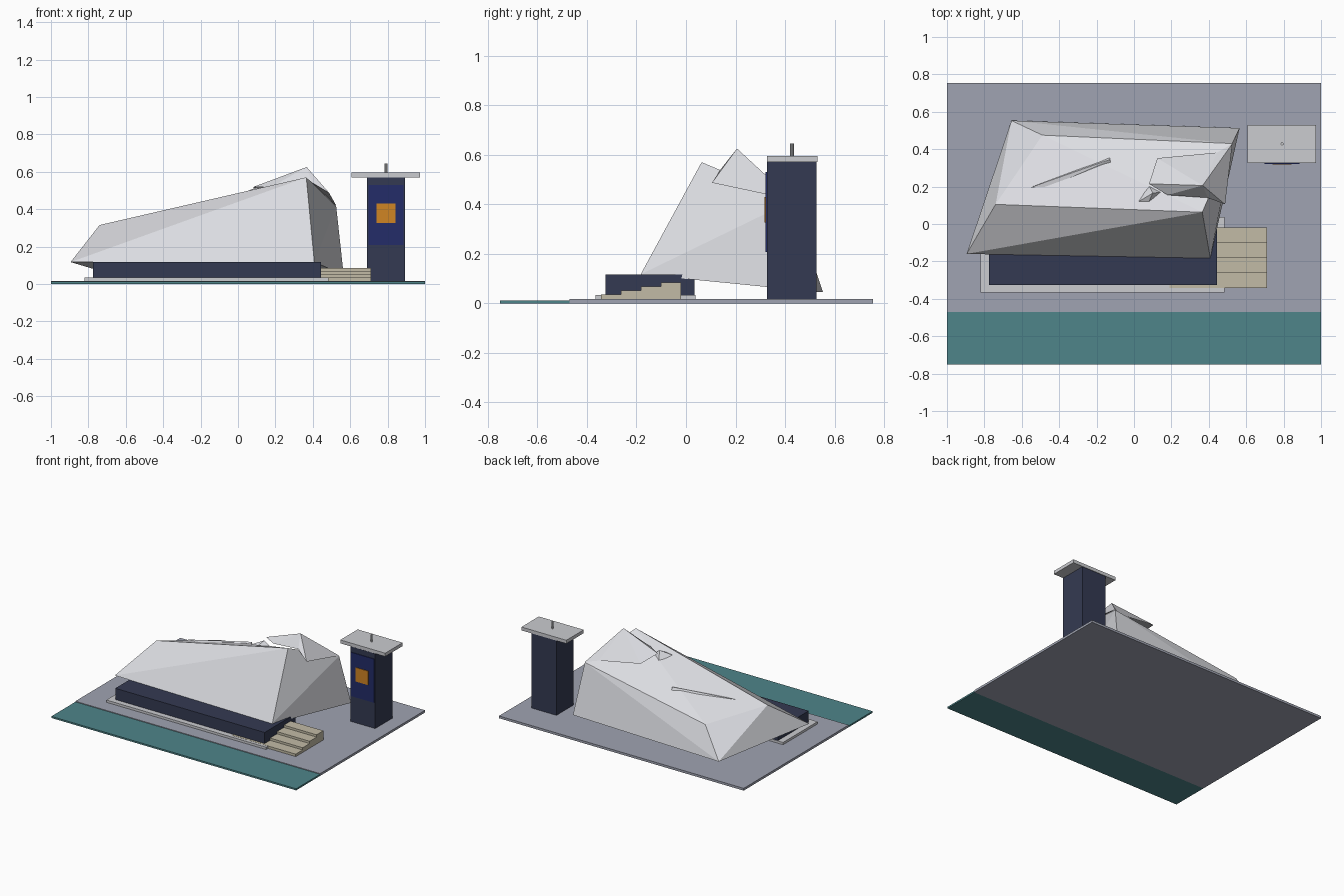
import bpy, bmesh
from mathutils import Vector

if "Cube" in bpy.data.objects:
    bpy.data.objects.remove(bpy.data.objects["Cube"])


def material(name, r, g, b):
    m = bpy.data.materials.new(name)
    lin = lambda c: ((c / 255 + 0.055) / 1.055) ** 2.4
    m.diffuse_color = (lin(r), lin(g), lin(b), 1)
    m.use_nodes = True
    m.node_tree.nodes["Principled BSDF"].inputs["Base Color"].default_value = m.diffuse_color
    return m


WHITE = material("shell white", 220, 221, 226)
PALE = material("pale grey", 203, 204, 208)
NAVY = material("navy", 52, 58, 82)
PAVING = material("paving grey", 160, 164, 178)
TEAL = material("water teal", 78, 133, 138)
SAND = material("step sand", 194, 187, 166)
BLUE = material("panel blue", 35, 44, 104)
ORANGE = material("panel orange", 208, 133, 36)


def finish(name, bm, mat):
    bmesh.ops.recalc_face_normals(bm, faces=bm.faces)
    me = bpy.data.meshes.new(name)
    bm.to_mesh(me)
    bm.free()
    me.materials.append(mat)
    ob = bpy.data.objects.new(name, me)
    bpy.context.collection.objects.link(ob)
    return ob


def box(name, x, y, z, mat):
    bm = bmesh.new()
    bmesh.ops.create_cube(bm, size=1)
    for v in bm.verts:
        v.co = Vector([(r[0] + r[1]) / 2 + c * (r[1] - r[0])
                       for r, c in zip((x, y, z), v.co)])
    return finish(name, bm, mat)


def sheet(name, points, faces, mat):
    bm = bmesh.new()
    vs = {k: bm.verts.new(p) for k, p in points.items()}
    for f in faces:
        bm.faces.new([vs[k] for k in f.split()])
    return finish(name, bm, mat)


# Ground
box("plaza", (-1, 1), (-0.47, 0.755), (0, 0.017), PAVING)
box("water", (-1, 1), (-0.75, -0.47), (0, 0.012), TEAL)

# Podium and glazed base
box("podium", (-0.82, 0.485), (-0.365, 0.038), (0.017, 0.034), PALE)
box("base_hall", (-0.775, 0.445), (-0.325, 0.035), (0.034, 0.117), NAVY)

# Steps rising towards the building
for i in range(4):
    y0 = -0.343 + 0.081 * i
    box(f"step_{i + 1}", (0.19, 0.712), (y0, -0.02),
        (0.017, 0.035 + 0.0167 * i), SAND)

# Faceted shell: lower corners and roof corners joined as a hull
bm = bmesh.new()
for p in [(-0.895, -0.16, 0.117), (0.408, -0.183, 0.117),
          (0.565, 0.513, 0.048), (-0.655, 0.553, 0.045),
          (-0.74, 0.105, 0.315), (0.365, 0.063, 0.57),
          (0.525, 0.43, 0.415), (-0.49, 0.475, 0.245)]:
    bm.verts.new(p)
bmesh.ops.convex_hull(bm, input=bm.verts)
finish("shell", bm, WHITE)

# Folded roof peak that overhangs the side wall
sheet("roof_peak", {
    "peak": (0.367, 0.206, 0.625), "back_left": (0.125, 0.352, 0.482),
    "left": (0.08, 0.215, 0.518), "front": (0.18, 0.155, 0.52),
    "ridge": (0.395, 0.14, 0.542), "tip": (0.487, 0.105, 0.487),
    "corner": (0.526, 0.43, 0.418), "back": (0.445, 0.382, 0.432)},
    ["peak back_left left", "peak left front", "peak back back_left",
     "peak corner back", "peak tip corner", "peak front ridge",
     "peak ridge tip", "tip ridge corner"], WHITE)

# Raised roof fins
FIN_FACES = ["a b c", "a c d", "c b e", "d c e"]
sheet("long_roof_fin", {
    "a": (-0.555, 0.195, 0.338), "b": (-0.13, 0.355, 0.355),
    "c": (-0.128, 0.345, 0.377), "d": (-0.45, 0.2, 0.342),
    "e": (-0.125, 0.325, 0.366)}, FIN_FACES, WHITE)
sheet("small_roof_fin", {
    "a": (0.025, 0.12, 0.485), "b": (0.08, 0.205, 0.455),
    "c": (0.1, 0.165, 0.518), "d": (0.08, 0.12, 0.492),
    "e": (0.145, 0.17, 0.482)}, FIN_FACES, WHITE)

# Tower with cap and mast
box("tower", (0.69, 0.893), (0.326, 0.527), (0.017, 0.57), NAVY)
box("tower_cap", (0.607, 0.974), (0.327, 0.53), (0.57, 0.595), PALE)
bm = bmesh.new()
bmesh.ops.create_cone(bm, cap_ends=True, segments=10, radius1=0.008,
                      radius2=0.008, depth=0.055)
bmesh.ops.translate(bm, verts=bm.verts, vec=(0.792, 0.428, 0.6175))
finish("mast", bm, PALE)

# Painted panel on the tower front
box("tower_panel", (0.699, 0.886), (0.321, 0.327), (0.207, 0.53), BLUE)
box("panel_square", (0.74, 0.842), (0.317, 0.322), (0.327, 0.43), ORANGE)
